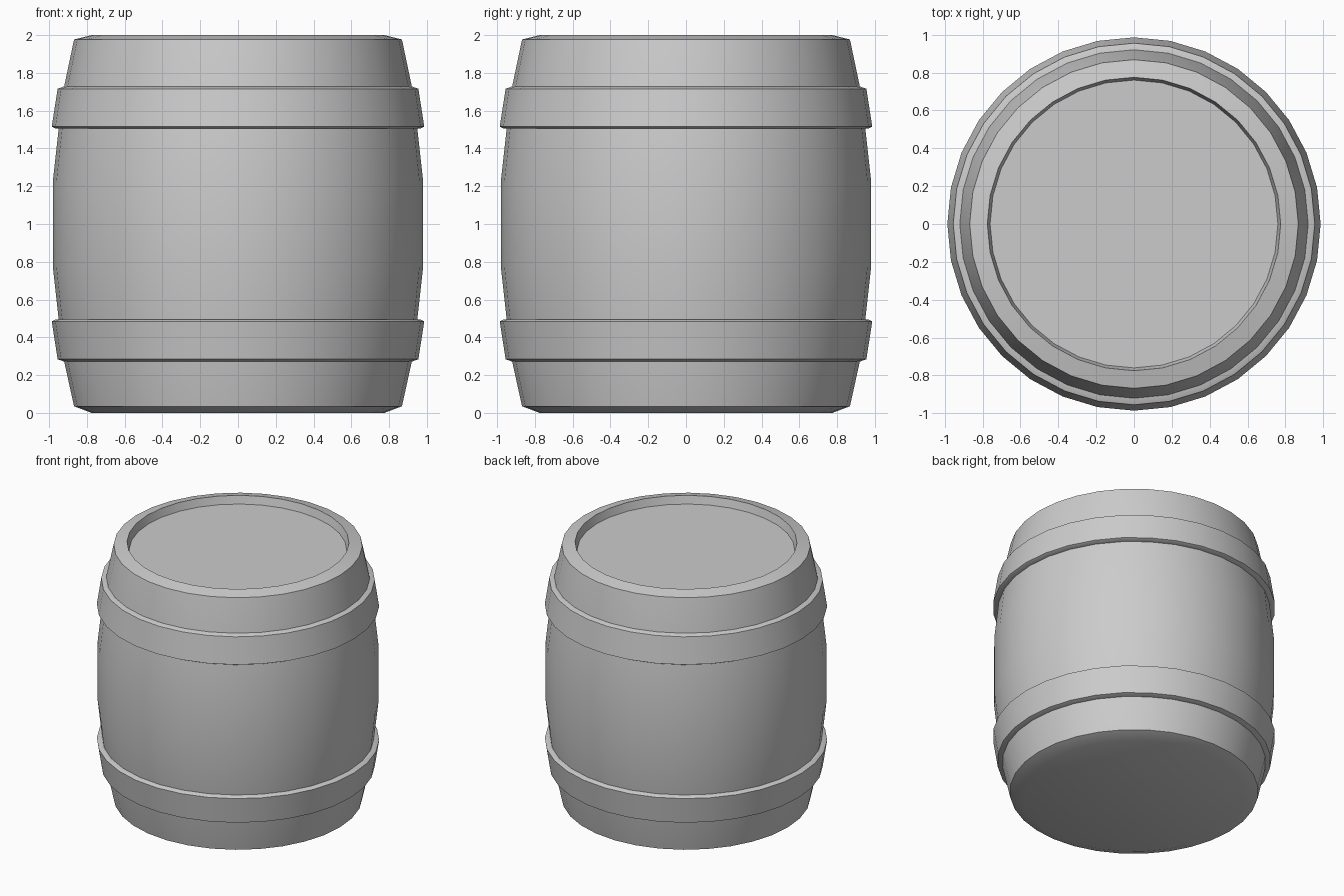
import bpy
import bmesh
import math

SIDES = 32

cube = bpy.data.objects.get("Cube")
if cube:
    bpy.data.objects.remove(cube, do_unlink=True)

grey = bpy.data.materials.new("plain_grey")
grey.use_nodes = True
colour = (0.6, 0.6, 0.6, 1)
grey.diffuse_color = colour
grey.node_tree.nodes["Principled BSDF"].inputs["Base Color"].default_value = colour


def lathe(name, profile, closed=False):
    """Turn a (radius, height) profile around z; open profiles get end caps."""
    bm = bmesh.new()
    rings = []
    for r, z in profile:
        angles = [math.tau * i / SIDES for i in range(SIDES)]
        rings.append([bm.verts.new((r * math.cos(a), r * math.sin(a), z)) for a in angles])
    pairs = list(zip(rings, rings[1:]))
    if closed:
        pairs.append((rings[-1], rings[0]))
    else:
        bm.faces.new(rings[0])
        bm.faces.new(rings[-1])
    for low, high in pairs:
        for i in range(SIDES):
            j = (i + 1) % SIDES
            bm.faces.new((low[i], low[j], high[j], high[i]))
    bmesh.ops.recalc_face_normals(bm, faces=bm.faces)
    mesh = bpy.data.meshes.new(name)
    bm.to_mesh(mesh)
    bm.free()
    mesh.materials.append(grey)
    obj = bpy.data.objects.new(name, mesh)
    bpy.context.collection.objects.link(obj)
    bpy.ops.object.select_all(action="DESELECT")
    obj.select_set(True)
    bpy.context.view_layer.objects.active = obj
    bpy.ops.object.shade_smooth_by_angle(angle=math.radians(30))
    return obj


# Bulging body with chamfered base, raised rim and sunken lid
lathe("barrel_body", [
    (0.775, 0), (0.868, 0.035), (0.922, 0.28), (0.95, 0.5), (0.98, 0.77),
    (0.98, 1.23), (0.95, 1.5), (0.922, 1.72), (0.868, 1.977),
    (0.775, 2), (0.76, 1.94),
])

# Tapered hoops, the lower one mirrored
hoop = [(0.9, 1.505), (0.965, 1.505), (0.986, 1.516), (0.955, 1.716), (0.922, 1.728), (0.9, 1.728)]
lathe("upper_hoop", hoop, closed=True)
lathe("lower_hoop", [(r, 2 - z) for r, z in hoop], closed=True)
